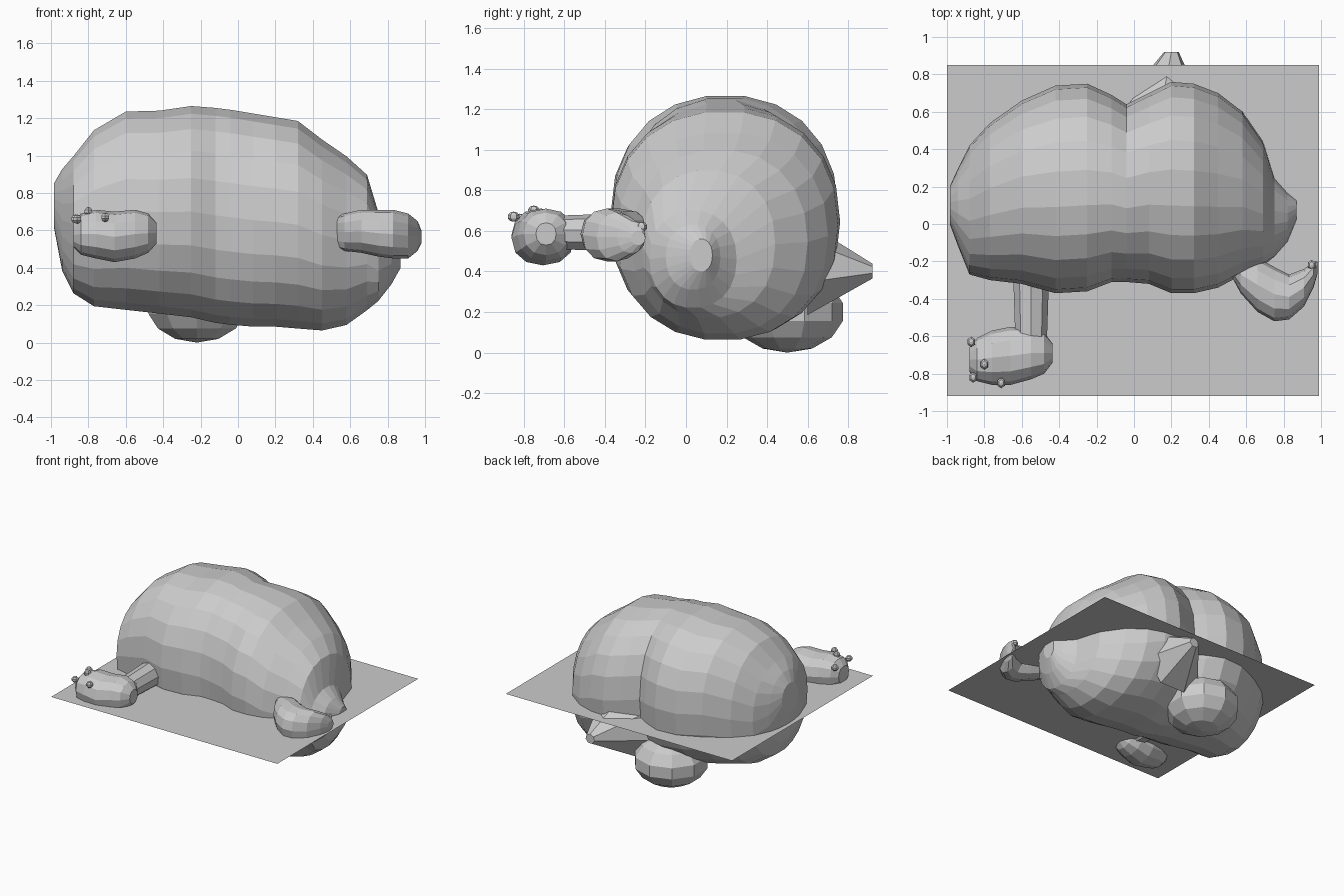
import bpy, bmesh, math
from mathutils import Vector

if "Cube" in bpy.data.objects:
    bpy.data.objects.remove(bpy.data.objects["Cube"])


def finish(name, bm):
    bmesh.ops.recalc_face_normals(bm, faces=bm.faces)
    mesh = bpy.data.meshes.new(name)
    bm.to_mesh(mesh)
    bm.free()
    ob = bpy.data.objects.new(name, mesh)
    bpy.context.collection.objects.link(ob)
    return ob


def spow(v, p):
    return math.copysign(abs(v) ** p, v)


def loft_x(name, sections, sides, n=2.2):
    """Loft rounded rings along x; section = x, front y, back y, low z, high z."""
    bm = bmesh.new()
    rings = []
    for x, y0, y1, z0, z1 in sections:
        ring = []
        for i in range(sides):
            a = 2 * math.pi * i / sides
            y = (y0 + y1) / 2 + (y1 - y0) / 2 * spow(math.cos(a), 2 / n)
            z = (z0 + z1) / 2 + (z1 - z0) / 2 * spow(math.sin(a), 2 / n)
            ring.append(bm.verts.new((x, y, z)))
        rings.append(ring)
    for r, s in zip(rings, rings[1:]):
        for i in range(sides):
            j = (i + 1) % sides
            bm.faces.new((r[i], r[j], s[j], s[i]))
    bm.faces.new(rings[0])
    bm.faces.new(rings[-1])
    return finish(name, bm)


def lump(name, centre, radii, u=10, v=7):
    bm = bmesh.new()
    bmesh.ops.create_uvsphere(bm, u_segments=u, v_segments=v, radius=1)
    for p in bm.verts:
        p.co = Vector(c + k * r for c, k, r in zip(centre, p.co, radii))
    return finish(name, bm)


# Large hunched body
loft_x("body", [
    (-.985, .0, .2, .62, .85), (-.94, -.12, .3, .38, .93),
    (-.88, -.27, .42, .26, 1.0), (-.77, -.3, .54, .19, 1.14),
    (-.6, -.32, .66, .17, 1.24), (-.42, -.37, .74, .15, 1.245),
    (-.25, -.36, .75, .13, 1.27), (-.12, -.31, .69, .1, 1.26),
    (-.04, -.31, .64, .09, 1.25), (.08, -.32, .7, .08, 1.23),
    (.2, -.37, .76, .08, 1.21), (.32, -.37, .75, .07, 1.19),
    (.45, -.34, .7, .06, 1.09), (.58, -.27, .6, .09, 1.0),
    (.69, -.22, .44, .17, .9), (.75, -.18, .25, .22, .7),
    (.82, -.1, .17, .31, .63), (.87, .02, .13, .4, .56)], 22)

# Underside bulge and pointed bump at the back
lump("underside_bulge", (-.22, .5, .2), (.28, .28, .2))
bm = bmesh.new()
bmesh.ops.create_cone(bm, cap_ends=True, segments=7, radius1=.25, radius2=.04, depth=.32)
for p in bm.verts:
    x, y, z = p.co
    k = (z + .16) / .32
    p.co = (.14 + x + .06 * k, .6 + .32 * k, .4 + y * .95)
finish("back_bump", bm)

# Flat sheet crossing the body
bm = bmesh.new()
bm.faces.new([bm.verts.new(c) for c in
              ((-1, -.92, .52), (.99, -.92, .52), (.99, .85, .52), (-1, .85, .52))])
finish("flat_sheet", bm)

# Left forearm and rounded paw
bm = bmesh.new()
bmesh.ops.create_cone(bm, cap_ends=True, segments=9, radius1=.085, radius2=.1, depth=.45)
for p in bm.verts:
    x, y, z = p.co
    p.co = (-.55 + x, -.42 + z, .59 + y)
finish("forearm", bm)
loft_x("left_paw", [
    (-.88, -.79, -.66, .51, .64), (-.84, -.84, -.61, .47, .69),
    (-.76, -.86, -.57, .45, .71), (-.66, -.86, -.55, .43, .7),
    (-.55, -.83, -.55, .45, .71), (-.48, -.8, -.58, .48, .69),
    (-.435, -.74, -.64, .53, .64)], 12)

# Right paw, a curved wedge
loft_x("right_paw", [
    (.5, -.24, -.19, .51, .67), (.57, -.37, -.17, .49, .69),
    (.66, -.47, -.18, .48, .71), (.75, -.52, -.23, .46, .71),
    (.83, -.51, -.27, .45, .71), (.91, -.44, -.24, .45, .69),
    (.96, -.34, -.2, .49, .65), (.98, -.27, -.2, .53, .6)], 12)

# Small claws on both paws
claws = [(-.87, -.63, .66), (-.86, -.82, .66), (-.8, -.75, .7), (-.71, -.85, .67), (.95, -.22, .62)]
for i, c in enumerate(claws):
    lump("claw_%d" % (i + 1), c, (.025, .03, .025), 6, 5)
